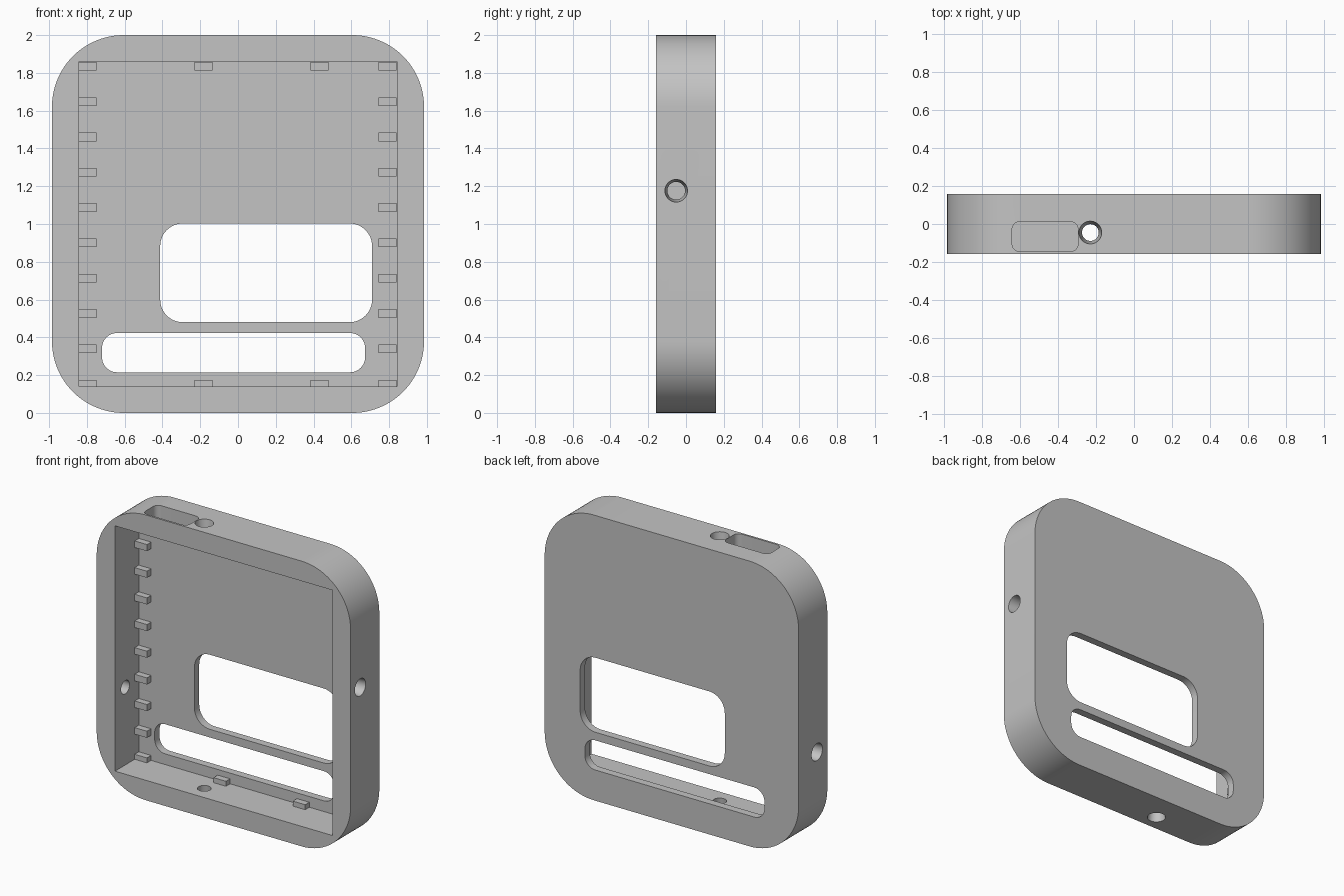
import bpy, bmesh, math
from mathutils import Matrix, Vector

cube = bpy.data.objects.get("Cube")
if cube:
    bpy.data.objects.remove(cube, do_unlink=True)

HALF_W, HALF_D, FLOOR_Y = 0.985, 0.159, 0.105
WALL_X, WALL_LOW, WALL_HIGH = 0.843, 0.14, 1.86

grey = bpy.data.materials.new("plain grey")
grey.use_nodes = True
grey.diffuse_color = (0.55, 0.55, 0.55, 1)
grey.node_tree.nodes["Principled BSDF"].inputs["Base Color"].default_value = (0.55, 0.55, 0.55, 1)


def finish(name, bm):
    bmesh.ops.recalc_face_normals(bm, faces=bm.faces)
    mesh = bpy.data.meshes.new(name)
    bm.to_mesh(mesh)
    bm.free()
    obj = bpy.data.objects.new(name, mesh)
    bpy.context.collection.objects.link(obj)
    mesh.materials.append(grey)
    return obj


def rounded_slab(name, x, v, radius, start, end, axis="Y", steps=12):
    """Rounded rectangle in x and z (or x and y), extruded along axis."""
    bm = bmesh.new()
    corners = [(x[1], v[1], -1, -1), (x[0], v[1], 1, -1),
               (x[0], v[0], 1, 1), (x[1], v[0], -1, 1)]
    ring = []
    for quarter, (cx, cv, sx, sv) in enumerate(corners):
        for i in range(steps + 1):
            a = (quarter + i / steps) * math.pi / 2
            px = cx + sx * radius + radius * math.cos(a)
            pv = cv + sv * radius + radius * math.sin(a)
            ring.append(bm.verts.new((px, start, pv) if axis == "Y" else (px, pv, start)))
    face = bm.faces.new(ring)
    moved = bmesh.ops.extrude_face_region(bm, geom=[face])["geom"]
    shift = Vector((0, end - start, 0)) if axis == "Y" else Vector((0, 0, end - start))
    bmesh.ops.translate(bm, vec=shift, verts=[g for g in moved if isinstance(g, bmesh.types.BMVert)])
    return finish(name, bm)


def box(name, x, y, z):
    bm = bmesh.new()
    bmesh.ops.create_cube(bm, size=1)
    for vert in bm.verts:
        vert.co = [r[0] if c < 0 else r[1] for c, r in zip(vert.co, (x, y, z))]
    return finish(name, bm)


def tapered_hole(name, outer, inner, r_outer, r_inner):
    """Cone cutter from outer to inner point, run a little past both ends."""
    outer, inner = Vector(outer), Vector(inner)
    over, slope = 0.2, r_outer - r_inner
    axis = inner - outer
    bm = bmesh.new()
    turn = axis.to_track_quat("Z", "Y").to_matrix().to_4x4()
    bmesh.ops.create_cone(bm, cap_ends=True, segments=40,
                          radius1=r_outer + over * slope, radius2=r_inner - over * slope,
                          depth=axis.length * (1 + 2 * over),
                          matrix=Matrix.Translation((outer + inner) / 2) @ turn)
    return finish(name, bm)


# Case body
body = rounded_slab("case_body", (-HALF_W, HALF_W), (0, 2), 0.38, -HALF_D, HALF_D, steps=24)

# Cavity, back openings, top port and screw holes
HX, HY = -0.23, -0.045
cutters = [
    box("cavity_cutter", (-WALL_X, WALL_X), (-0.3, FLOOR_Y), (WALL_LOW, WALL_HIGH)),
    rounded_slab("window_cutter", (-0.412, 0.71), (0.48, 1.003), 0.12, 0.05, 0.25),
    rounded_slab("slot_cutter", (-0.72, 0.673), (0.215, 0.423), 0.08, 0.05, 0.25),
    rounded_slab("port_cutter", (-0.642, -0.295), (-0.145, 0.012), 0.04, 1.8, 2.1, axis="Z"),
    tapered_hole("top_hole_cutter", (HX, HY, 2), (HX, HY, WALL_HIGH), 0.06, 0.044),
    tapered_hole("bottom_hole_cutter", (HX, HY, 0), (HX, HY, WALL_LOW), 0.06, 0.044),
    tapered_hole("left_hole_cutter", (HALF_W, -0.052, 1.176), (WALL_X, -0.052, 1.176), 0.06, 0.047),
    tapered_hole("right_hole_cutter", (-HALF_W, HY, 0.685), (-WALL_X, HY, 0.685), 0.06, 0.047),
]
bpy.context.view_layer.objects.active = body
for cutter in cutters:
    mod = body.modifiers.new(cutter.name, "BOOLEAN")
    mod.operation, mod.solver, mod.object = "DIFFERENCE", "EXACT", cutter
    bpy.ops.object.modifier_apply(modifier=mod.name)
    bpy.data.objects.remove(cutter, do_unlink=True)

bpy.ops.object.select_all(action="DESELECT")
body.select_set(True)
bpy.ops.object.shade_smooth_by_angle(angle=math.radians(30))


# Small pegs around the cavity floor
def peg(name, x, z):
    box(name, (x - 0.048, x + 0.048), (FLOOR_Y - 0.046, FLOOR_Y + 0.01),
        (max(z - 0.023, WALL_LOW - 0.01), z + 0.023))


ROWS = [1.835 - 0.187 * i for i in range(10)]
for z in ROWS:
    peg("right_peg", -0.796, z)
    peg("left_peg", 0.792, z)
for x in (-0.183, 0.432):
    peg("top_peg", x, ROWS[0])
    peg("bottom_peg", x, ROWS[-1])
